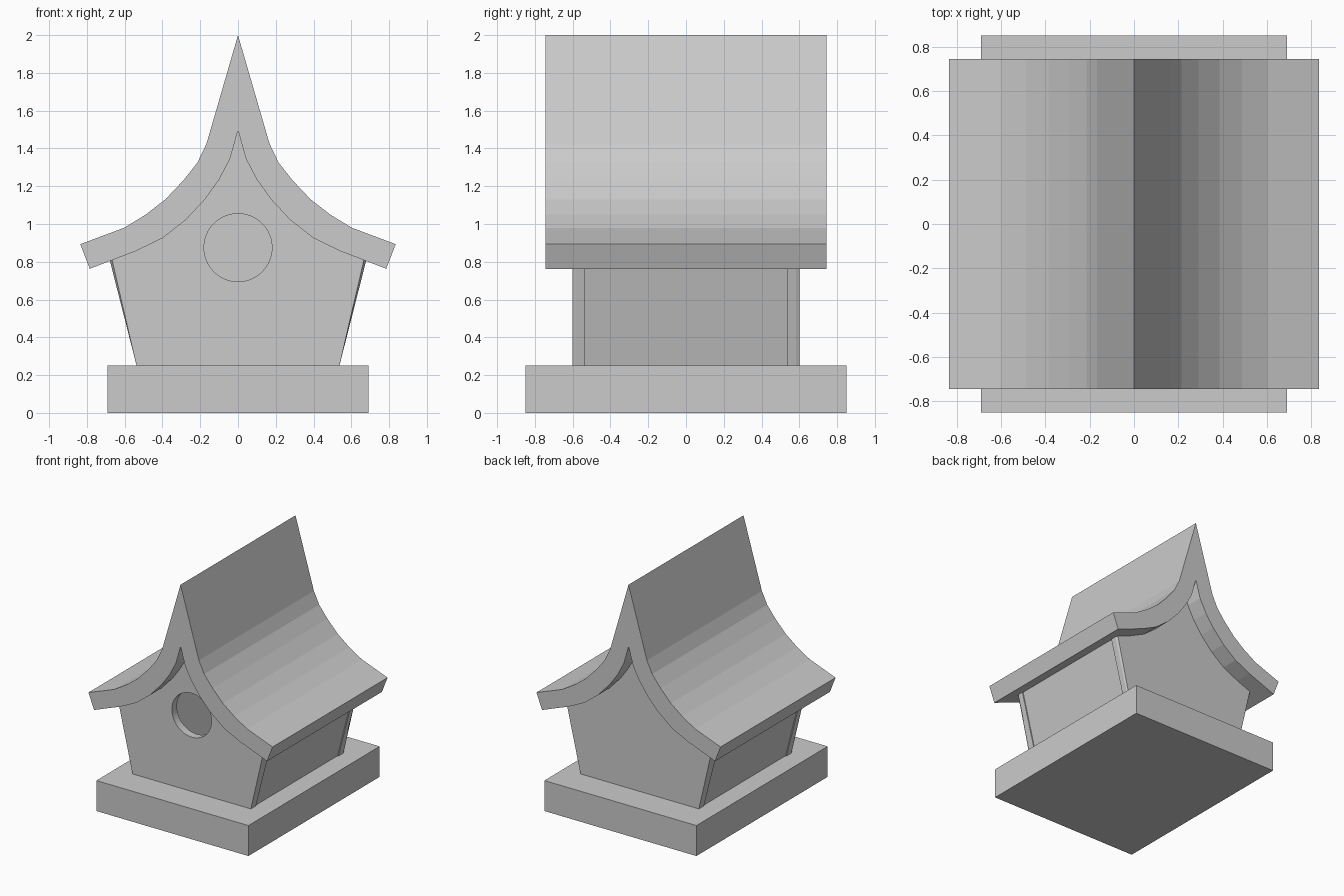
import bpy, bmesh

if "Cube" in bpy.data.objects:
    bpy.data.objects.remove(bpy.data.objects["Cube"])

# One plain grey for the whole model
grey = bpy.data.materials.new("light_grey")
grey.diffuse_color = (0.6, 0.6, 0.6, 1)
grey.use_nodes = True
grey.node_tree.nodes["Principled BSDF"].inputs["Base Color"].default_value = grey.diffuse_color


def loft(name, sections):
    """Skin a list of (y, profile) sections, each profile a list of (x, z)."""
    bm = bmesh.new()
    rings = [[bm.verts.new((x, y, z)) for x, z in prof] for y, prof in sections]
    for a, b in zip(rings, rings[1:]):
        for i in range(len(a)):
            j = (i + 1) % len(a)
            bm.faces.new((a[i], a[j], b[j], b[i]))
    bm.faces.new(rings[0])
    bm.faces.new(rings[-1])
    bmesh.ops.recalc_face_normals(bm, faces=bm.faces)
    mesh = bpy.data.meshes.new(name)
    bm.to_mesh(mesh)
    bm.free()
    mesh.materials.append(grey)
    obj = bpy.data.objects.new(name, mesh)
    bpy.context.collection.objects.link(obj)
    return obj


def mirrored(half):
    """Full left-to-right outline from a half that starts on the centre line."""
    return [(-x, z) for x, z in reversed(half[1:])] + half


# Base slab
base = [(-0.69, 0), (0.69, 0), (0.69, 0.25), (-0.69, 0.25)]
loft("base", [(-0.85, base), (0.85, base)])

# Flared roof: upper and lower curves, ridge to eave
upper = [(0, 2.0), (0.167, 1.425), (0.215, 1.325), (0.29, 1.23),
         (0.385, 1.13), (0.488, 1.05), (0.603, 0.98), (0.835, 0.893)]
lower = [(0, 1.495), (0.042, 1.345), (0.1, 1.235), (0.175, 1.13),
         (0.278, 1.02), (0.4, 0.925), (0.54, 0.857), (0.785, 0.763)]
roof = mirrored(upper) + mirrored(lower)[::-1]
loft("roof", [(-0.745, roof), (0.745, roof)])


# Gable panels, tucked slightly into the roof, outer corners eased at the top
def gable(top):
    half = [(x, z + 0.008) for x, z in lower[:-1]]
    return mirrored(half + [(top, 0.812), (0.537, 0.25)])


def gable_panel(name, side):
    return loft(name, [(side * 0.6, gable(0.667)), (side * 0.583, gable(0.68)),
                       (side * 0.535, gable(0.68))])


front = gable_panel("front_wall", -1)
gable_panel("back_wall", 1)

# Side walls, slightly recessed between the gables
for name, s in (("left_wall", -1), ("right_wall", 1)):
    wall = [(s * 0.529, 0.25), (s * 0.672, 0.815),
            (s * 0.605, 0.84), (s * 0.46, 0.25)]
    loft(name, [(-0.535, wall), (0.535, wall)])

# Round entrance hole
bpy.ops.mesh.primitive_cylinder_add(vertices=48, radius=0.18, depth=0.3,
                                    location=(0, -0.57, 0.875),
                                    rotation=(1.5707963, 0, 0))
cutter = bpy.context.object
cutter.name = "hole_cutter"
cutter.data.materials.append(grey)
cutter.hide_render = True
cutter.hide_viewport = True
cut = front.modifiers.new("entrance_hole", 'BOOLEAN')
cut.operation = 'DIFFERENCE'
cut.solver = 'EXACT'
cut.object = cutter
